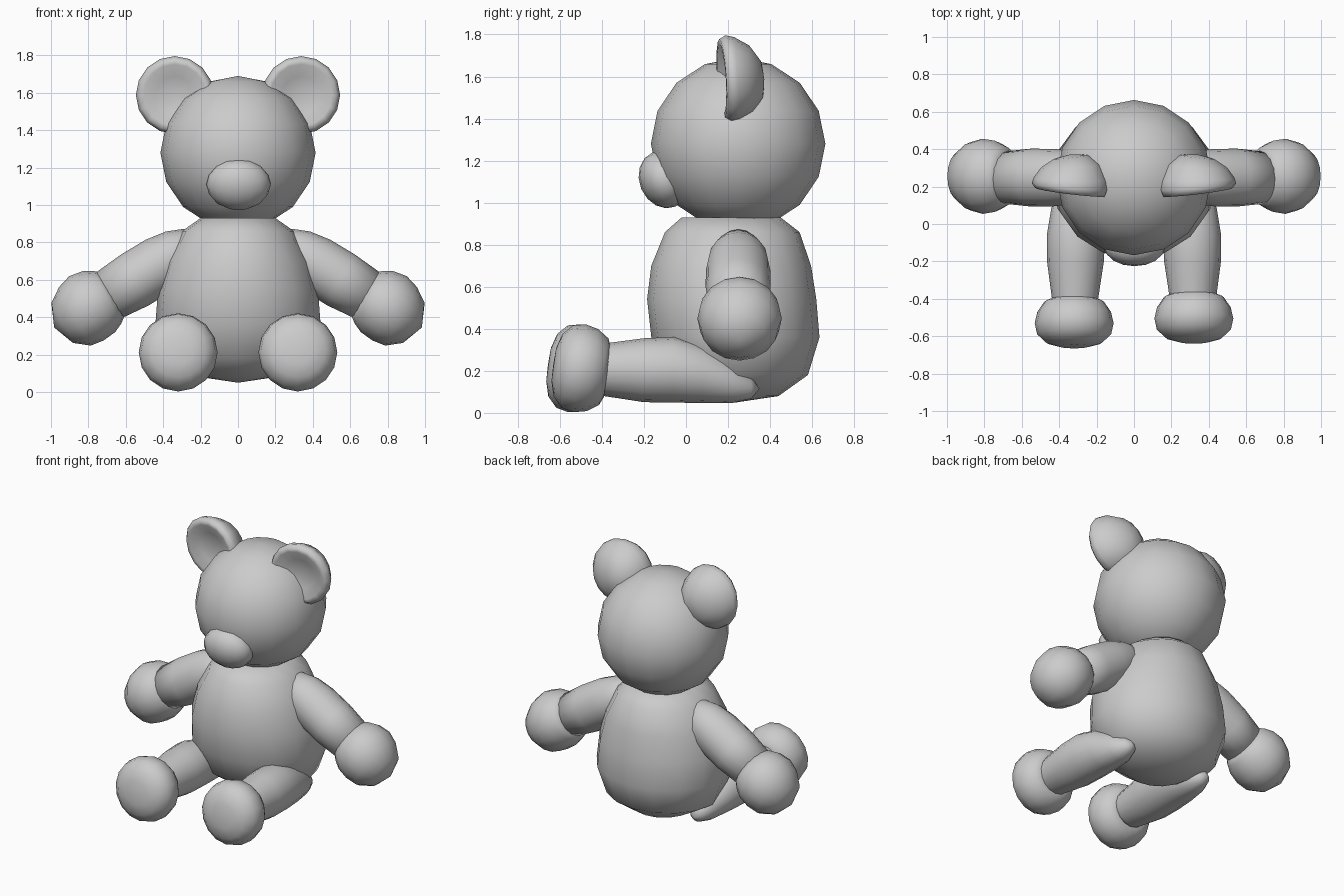
import bpy, bmesh, math
from mathutils import Vector

if "Cube" in bpy.data.objects:
    bpy.data.objects.remove(bpy.data.objects["Cube"])

X, Y, Z = Vector((1, 0, 0)), Vector((0, 1, 0)), Vector((0, 0, 1))


def loft(name, rings, u, v, n=16, warp=None):
    """Skin rings of (centre, radius_u, radius_v); zero radius makes a pole."""
    bm = bmesh.new()
    loops = []
    for c, ru, rv in rings:
        c = Vector(c)
        if ru == 0:
            loops.append([bm.verts.new(c)])
            continue
        loops.append([bm.verts.new(c + u * ru * math.cos(i * math.tau / n)
                                   + v * rv * math.sin(i * math.tau / n)) for i in range(n)])
    for a, b in zip(loops, loops[1:]):
        for i in range(n):
            j = (i + 1) % n
            if len(a) == 1:
                bm.faces.new((a[0], b[j], b[i]))
            elif len(b) == 1:
                bm.faces.new((a[i], a[j], b[0]))
            else:
                bm.faces.new((a[i], a[j], b[j], b[i]))
    for loop in (loops[0], loops[-1]):
        if len(loop) > 1:
            bm.faces.new(loop)
    if warp:
        for vert in bm.verts:
            vert.co = warp(vert.co)
    bmesh.ops.recalc_face_normals(bm, faces=bm.faces)
    me = bpy.data.meshes.new(name)
    bm.to_mesh(me)
    bm.free()
    me.polygons.foreach_set("use_smooth", [True] * len(me.polygons))
    ob = bpy.data.objects.new(name, me)
    bpy.context.collection.objects.link(ob)
    return ob


def ball(name, loc, scale, tilt=0, seg=16, rings=8):
    bpy.ops.mesh.primitive_uv_sphere_add(segments=seg, ring_count=rings, radius=1,
                                         location=loc, rotation=(tilt, 0, 0))
    ob = bpy.context.object
    ob.name = name
    ob.scale = scale
    bpy.ops.object.shade_smooth()


# Head and muzzle
ball("head", (0, 0.248, 1.28), (0.415, 0.415, 0.41))
ball("muzzle", (0.003, -0.105, 1.11), (0.172, 0.117, 0.14), math.radians(23))

# Body: (z, half width, front y, back y)
body = [(0.93, 0.2, -0.02, 0.45), (0.86, 0.3, -0.1, 0.54), (0.70, 0.385, -0.165, 0.595),
        (0.54, 0.428, -0.185, 0.62), (0.36, 0.442, -0.165, 0.635), (0.18, 0.375, -0.085, 0.58),
        (0.08, 0.2, 0.05, 0.44)]
loft("body", [((0, (f + b) / 2, z), w, (b - f) / 2) for z, w, f, b in body]
     + [((0, 0.24, 0.05), 0, 0)], X, Y)

arm_axis = Vector((0.88, 0, -0.475)).normalized()
arm_up = Vector((0.475, 0, 0.88)).normalized()

for side, label, dy in ((1, "right", 0.0), (-1, "left", -0.025)):
    def flip(co, s=side):
        return Vector((co.x * s, co.y, co.z))

    # Cupped ear, thinner towards the outside
    def ear_warp(co, s=side):
        y = 0.265 + (co.y - 0.265) * (1 - 0.25 * (co.x - 0.34) / 0.2)
        return Vector((co.x * s, y - 0.06 * (co.z - 1.59), co.z))
    ear = [(0, 0.372), (0.09, 0.358), (0.16, 0.31), (0.2, 0.24), (0.208, 0.2),
           (0.19, 0.17), (0.165, 0.17), (0.1, 0.2), (0, 0.21)]
    loft(label + "_ear", [((0.338, y, 1.588), r, r) for r, y in ear], X, Z, warp=ear_warp)

    # Arm
    arm = [(0.17, 0.82, 0), (0.24, 0.785, 0.1), (0.32, 0.735, 0.14), (0.42, 0.68, 0.153),
           (0.55, 0.6, 0.155), (0.72, 0.5, 0.137)]
    loft(label + "_arm", [((x, 0.248, z), r, r) for x, z, r in arm], Y, arm_up, warp=flip)

    # Hand
    hand = [(0.675, 0.52, 0.137), (0.7, 0.507, 0.16), (0.745, 0.483, 0.185), (0.81, 0.448, 0.195),
            (0.872, 0.405, 0.178), (0.94, 0.37, 0.122), (0.983, 0.345, 0)]
    loft(label + "_hand", [((x, 0.255, z), r * 1.03, r) for x, z, r in hand], Y, arm_up, warp=flip)

    # Leg
    leg = [(0.315, -0.44, 0.21, 0.118), (0.315, -0.39, 0.205, 0.125), (0.313, -0.2, 0.203, 0.152),
           (0.31, -0.06, 0.205, 0.156), (0.305, 0.08, 0.185, 0.138), (0.3, 0.22, 0.145, 0.098),
           (0.3, 0.31, 0.12, 0.052), (0.3, 0.35, 0.115, 0)]
    loft(label + "_leg", [((x, y, z), r, r) for x, y, z, r in leg], X, Z, warp=flip)

    # Foot, tilted slightly backwards
    t = math.radians(8)
    axis = Vector((0, math.cos(t), -math.sin(t)))
    up = Vector((0, math.sin(t), math.cos(t)))
    foot = [(0.132, 0.12), (0.115, 0.16), (0.06, 0.197), (0, 0.211), (-0.06, 0.198),
            (-0.105, 0.15), (-0.125, 0.08), (-0.128, 0)]
    centre = Vector((0.32, -0.505 + dy, 0.212))
    loft(label + "_foot", [(centre + axis * d, r, r) for d, r in foot], X, up, warp=flip)
